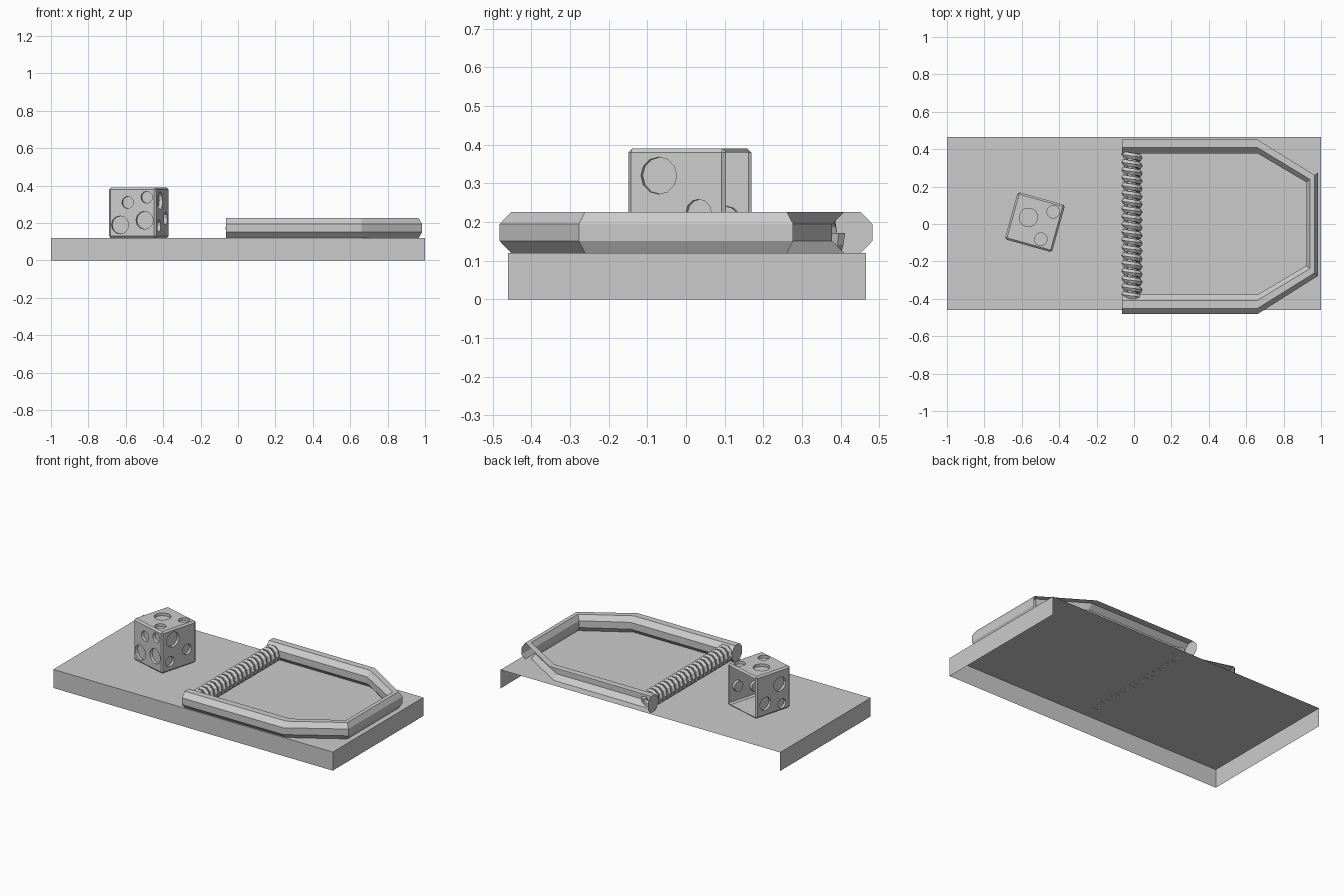
import bpy, bmesh, math
from mathutils import Matrix, Vector

if "Cube" in bpy.data.objects:
    bpy.data.objects.remove(bpy.data.objects["Cube"])

def make(name, bm):
    me = bpy.data.meshes.new(name)
    bm.normal_update()
    bm.to_mesh(me)
    bm.free()
    ob = bpy.data.objects.new(name, me)
    bpy.context.collection.objects.link(ob)
    return ob

def box(size):
    bm = bmesh.new()
    bmesh.ops.create_cube(bm, size=1, matrix=Matrix.Diagonal((*size, 1)))
    return bm

def remove_faces(bm, test):
    bm.normal_update()
    bmesh.ops.delete(bm, geom=[f for f in bm.faces if test(f)], context='FACES')

def loft(bm, rings, caps=True):
    """Skin rings of points; returns the wall faces by segment and side."""
    vs = [[bm.verts.new(p) for p in r] for r in rings]
    n = len(vs[0])
    walls = [[bm.faces.new((a[i], a[(i + 1) % n], b[(i + 1) % n], b[i])) for i in range(n)]
             for a, b in zip(vs, vs[1:])]
    if caps:
        bm.faces.new(vs[0][::-1])
        bm.faces.new(vs[-1])
    return walls

# board: open underneath and at the back
bm = box((2, 0.925, 0.12))
remove_faces(bm, lambda f: f.normal.z < -0.9 or f.normal.y > 0.9)
board = make("board", bm)
board.location = (0, 0.003, 0.06)

# snap bar: octagonal wire, (centre, outward half width) per ring
half = [((-0.065, -0.43), (0, -0.052)), ((0.66, -0.43), (0, -0.052)),
        ((0.953, -0.25), (0.031, -0.027))]
path = half + [((c[0], -c[1]), (h[0], -h[1])) for c, h in reversed(half)]
R = 1 / math.cos(math.pi / 8)
rings = []
for c, h in path:
    ring = []
    for k in range(8):
        a = math.radians(22.5 + 45 * k)
        u, w = R * math.cos(a), R * math.sin(a)
        ring.append((c[0] + h[0] * u, c[1] + h[1] * u, 0.173 + 0.053 * w))
    rings.append(ring)
bm = bmesh.new()
walls = loft(bm, rings)
bmesh.ops.recalc_face_normals(bm, faces=bm.faces)
# the outward sides at the back are open, like the board
open_faces = [walls[s][k] for s in (3, 4) for k in (0, 6, 7)]
bmesh.ops.delete(bm, geom=open_faces, context='FACES')
make("snap_bar", bm)

# spring: helix around the hinge axis
turns, seg, major, minor = 19, 10, 0.038, 0.019
rings = []
for i in range(turns * seg + 1):
    t = 2 * math.pi * i / seg
    out = Vector((math.cos(t), 0, math.sin(t)))
    mid = Vector((-0.011, -0.395 + 0.79 * i / (turns * seg), 0.172)) + out * major
    rings.append([mid + minor * (out * math.cos(q) + Vector((0, math.sin(q), 0)))
                  for q in (j * math.pi / 3 for j in range(6))])
bm = bmesh.new()
loft(bm, rings)
bmesh.ops.recalc_face_normals(bm, faces=bm.faces)
make("spring", bm)

# cheese: bevelled cube with round shallow holes
W, H = 0.262, 0.27
bm = box((W, W, H))
bmesh.ops.bevel(bm, geom=bm.edges[:], offset=0.01, segments=1, affect='EDGES')
cheese = make("cheese", bm)
front = [(-0.068, -0.065, 0.048), (0.068, -0.04, 0.048), (-0.026, 0.055, 0.032), (0.08, 0.083, 0.032)]
right = [(-0.047, 0.065, 0.048), (0.06, -0.03, 0.034), (-0.07, -0.07, 0.033)]
left = [(-0.05, 0.04, 0.046), (0.06, -0.055, 0.042), (-0.065, -0.09, 0.031)]
top = [(-0.04, 0.015, 0.05), (0.08, 0.08, 0.034), (0.055, -0.08, 0.034)]
holes = [((u, -W / 2, v), (0, -1, 0), r) for u, v, r in front]
holes += [((W / 2, u, v), (1, 0, 0), r) for u, v, r in right]
holes += [((-W / 2, u, v), (-1, 0, 0), r) for u, v, r in left]
holes += [((u, v, H / 2), (0, 0, 1), r) for u, v, r in top]
bm = bmesh.new()
for p, n, r in holes:
    rot = Vector((0, 0, 1)).rotation_difference(Vector(n)).to_matrix().to_4x4()
    bmesh.ops.create_cone(bm, cap_ends=True, segments=12, radius1=r, radius2=r, depth=0.036,
                          matrix=Matrix.Translation(p) @ rot)
cutter = make("hole_cutter", bm)
cutter.hide_render = True
mod = cheese.modifiers.new("holes", 'BOOLEAN')
mod.operation, mod.solver, mod.object = 'DIFFERENCE', 'EXACT', cutter
mod.use_self = True
bpy.context.view_layer.objects.active = cheese
bpy.ops.object.modifier_apply(modifier=mod.name)
bpy.data.objects.remove(cutter)

# open the cheese underneath and at the back
bm = bmesh.new()
bm.from_mesh(cheese.data)
remove_faces(bm, lambda f: (f.normal.z < -0.9 and f.calc_center_median().z < -H / 2 + 0.01)
             or (f.normal.y > 0.9 and f.calc_center_median().y > W / 2 - 0.01))
bm.to_mesh(cheese.data)
bm.free()
cheese.location = (-0.53, 0.01, 0.255)
cheese.rotation_euler.z = math.radians(-15.6)
